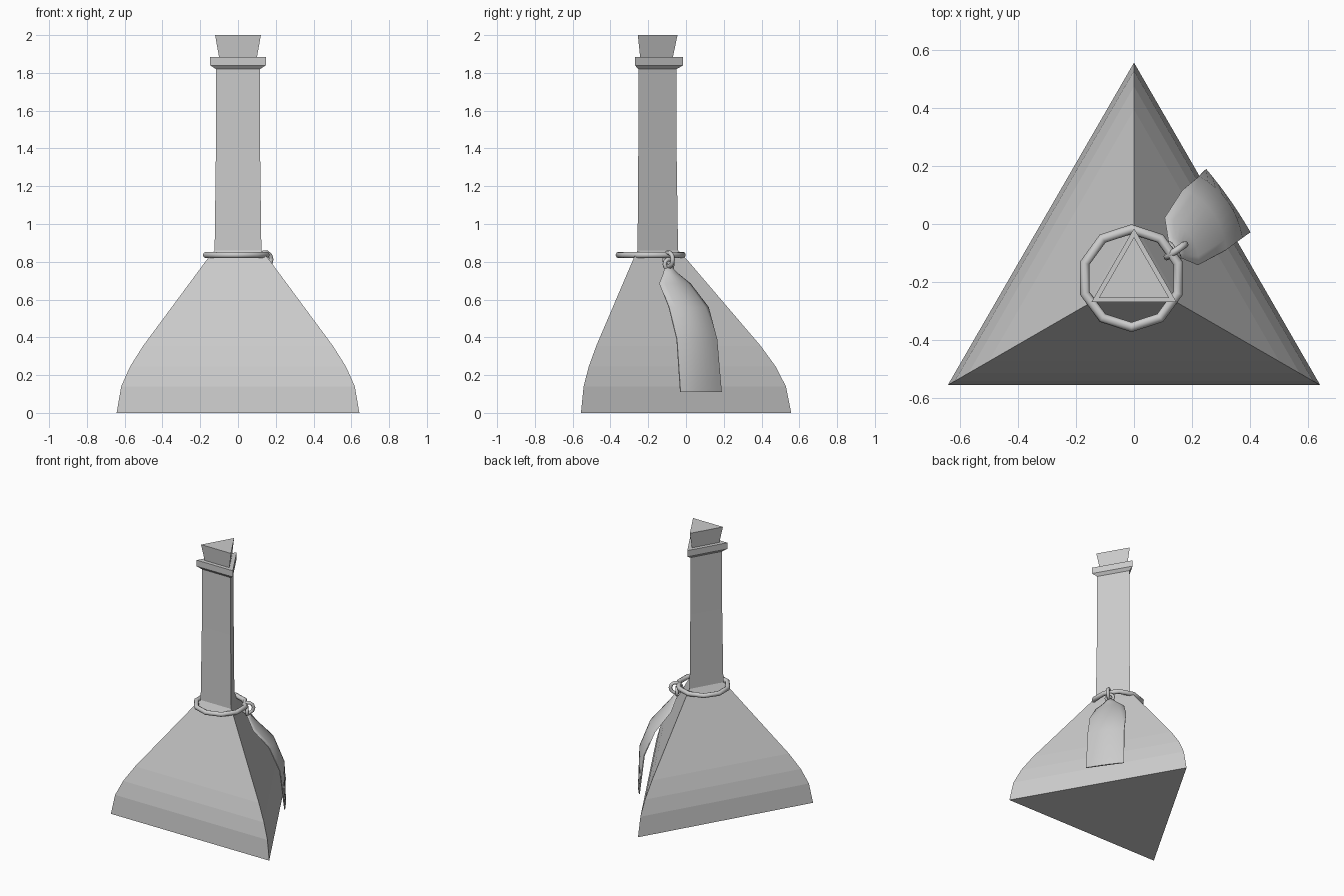
import bpy, bmesh, math
from mathutils import Vector, Matrix

cube = bpy.data.objects.get("Cube")
if cube:
    bpy.data.objects.remove(cube, do_unlink=True)

grey = bpy.data.materials.new("plain_grey")
grey.use_nodes = True
colour = (0.6, 0.6, 0.6, 1)
grey.diffuse_color = colour
grey.node_tree.nodes["Principled BSDF"].inputs["Base Color"].default_value = colour

AXIS = Vector((0, -0.185, 0))          # centre line of the bottle
OUT = Vector((0.819, 0.574, 0))        # direction the tag faces
SIDE = Vector((-0.574, 0.819, 0))      # direction across the tag
UP = Vector((0, 0, 1))


def finish(name, bm, smooth=None):
    bmesh.ops.recalc_face_normals(bm, faces=bm.faces)
    mesh = bpy.data.meshes.new(name)
    bm.to_mesh(mesh)
    bm.free()
    mesh.materials.append(grey)
    obj = bpy.data.objects.new(name, mesh)
    bpy.context.collection.objects.link(obj)
    if smooth:
        bpy.ops.object.select_all(action='DESELECT')
        obj.select_set(True)
        bpy.context.view_layer.objects.active = obj
        bpy.ops.object.shade_smooth_by_angle(angle=math.radians(smooth))
    return obj


def bridge(bm, a, b):
    for i in range(len(a)):
        j = (i + 1) % len(a)
        bm.faces.new((a[i], a[j], b[j], b[i]))


def three_sided(name, profile):
    """Stack of triangles from (radius, height) pairs, capped at both ends."""
    bm = bmesh.new()
    rings = []
    for r, z in profile:
        angles = [math.radians(90 + 120 * k) for k in range(3)]
        rings.append([bm.verts.new(AXIS + Vector((r * math.cos(a), r * math.sin(a), z)))
                      for a in angles])
    for a, b in zip(rings, rings[1:]):
        bridge(bm, a, b)
    bm.faces.new(rings[0])
    bm.faces.new(rings[-1])
    return finish(name, bm)


def ring(name, centre, u, v, radius, tube, sides, start=0):
    """Torus whose circle lies in the plane of u and v."""
    bm = bmesh.new()
    w = u.cross(v).normalized()
    loops = []
    for i in range(sides):
        a = start + math.tau * i / sides
        d = u * math.cos(a) + v * math.sin(a)
        loops.append([bm.verts.new(centre + d * (radius + tube * math.cos(b)) + w * tube * math.sin(b))
                      for b in (math.tau * k / 8 for k in range(8))])
    for i in range(sides):
        bridge(bm, loops[i], loops[(i + 1) % sides])
    return finish(name, bm, 60)


# Bottle body, neck and lip
three_sided("bottle", [(0.742, 0), (0.714, 0.14), (0.66, 0.245), (0.58, 0.355),
                       (0.187, 0.815), (0.143, 0.86), (0.135, 1.4), (0.135, 1.82),
                       (0.17, 1.84), (0.17, 1.885)])
three_sided("stopper", [(0.115, 1.88), (0.14, 2.0)])

# Ring round the neck, link and tag loop
ring("neck_ring", Vector((-0.009, -0.187, 0.836)), Vector((1, 0, 0)), Vector((0, 1, 0)),
     0.169, 0.017, 10, math.radians(90))
ring("link", Vector((0.145, -0.092, 0.812)), OUT, UP, 0.038, 0.012, 10)
ring("tag_loop", Vector((0.138, -0.092, 0.787)), SIDE, UP, 0.026, 0.011, 10)

# Bowed tag: rows of height, outward offset, sideways centre, half width, bulge
rows = [(0.775, 0.06, -0.155, 0.02, 0.012), (0.74, 0.075, -0.15, 0.045, 0.02),
        (0.685, 0.105, -0.143, 0.1, 0.03), (0.56, 0.21, -0.128, 0.128, 0.035),
        (0.39, 0.28, -0.124, 0.13, 0.03), (0.11, 0.313, -0.121, 0.133, 0.006)]
bm = bmesh.new()
sections = []
steps = [k / 4 - 1 for k in range(9)]
for z, n, t, half, bulge in rows:
    def point(u, depth):
        return bm.verts.new(OUT * (n + depth) + SIDE * (t + half * u) + UP * z)
    front = [point(u, bulge * (1 - u * u)) for u in steps]
    back = [point(u, 0.3 * bulge * (1 - u * u) - 0.006) for u in reversed(steps)]
    sections.append(front + back)
for a, b in zip(sections, sections[1:]):
    bridge(bm, a, b)
bm.faces.new(sections[0])
bm.faces.new(sections[-1])
finish("tag", bm, 60)
